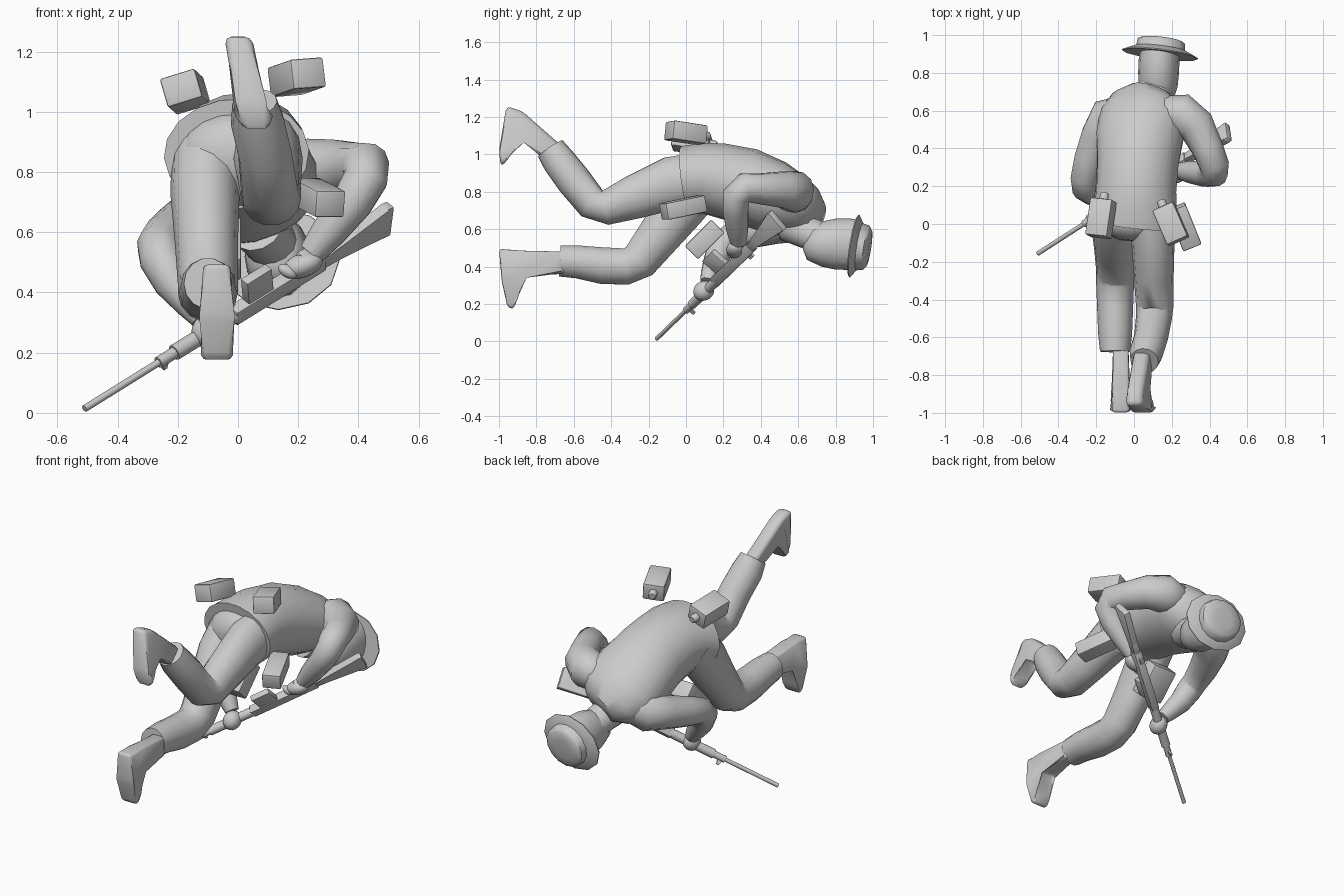
import bpy, bmesh, math
from mathutils import Vector, Matrix, Euler

if "Cube" in bpy.data.objects:
    bpy.data.objects.remove(bpy.data.objects["Cube"])

grey = bpy.data.materials.new("plain_grey")
grey.diffuse_color = (0.6, 0.6, 0.6, 1)
grey.use_nodes = True
grey.node_tree.nodes["Principled BSDF"].inputs["Base Color"].default_value = grey.diffuse_color


def finish(name, bm, matrix=None, angle=50):
    if matrix is not None:
        bm.transform(matrix)
    bmesh.ops.recalc_face_normals(bm, faces=bm.faces)
    me = bpy.data.meshes.new(name)
    bm.to_mesh(me)
    bm.free()
    ob = bpy.data.objects.new(name, me)
    me.materials.append(grey)
    bpy.context.collection.objects.link(ob)
    bpy.ops.object.select_all(action='DESELECT')
    ob.select_set(True)
    bpy.context.view_layer.objects.active = ob
    bpy.ops.object.shade_smooth_by_angle(angle=math.radians(angle))
    return ob


def tube(name, rings, n=14, side=(1, 0, 0), matrix=None):
    """Loft of ellipses: each ring is (x, y, z, half width, half height, roll)."""
    bm = bmesh.new()
    c = [Vector(r[:3]) for r in rings]
    side, old, loops = Vector(side), None, []
    for i, r in enumerate(rings):
        t = (c[min(i + 1, len(c) - 1)] - c[max(i - 1, 0)]).normalized()
        if old:
            side = old.rotation_difference(t) @ side
        side = (side - t * side.dot(t)).normalized()
        old = t
        rw = r[3]
        rh = r[4] if len(r) > 4 else rw
        roll = math.radians(r[5]) if len(r) > 5 else 0
        s = Matrix.Rotation(-roll, 3, t) @ side
        u = s.cross(t)
        loops.append([bm.verts.new(c[i] + s * rw * math.cos(a) + u * rh * math.sin(a))
                      for a in (2 * math.pi * k / n for k in range(n))])
    for a, b in zip(loops, loops[1:]):
        for k in range(n):
            bm.faces.new((a[k], a[(k + 1) % n], b[(k + 1) % n], b[k]))
    bm.faces.new(loops[0])
    bm.faces.new(loops[-1])
    return finish(name, bm, matrix)


def prism(name, pts, width, matrix, bevel=0.0):
    """Profile in local x-z, thickened along local y; a third value scales the width."""
    bm = bmesh.new()
    wide = [width / 2 * (p[2] if len(p) > 2 else 1) for p in pts]
    a = [bm.verts.new((p[0], -w, p[1])) for p, w in zip(pts, wide)]
    b = [bm.verts.new((p[0], w, p[1])) for p, w in zip(pts, wide)]
    bm.faces.new(a)
    bm.faces.new(b)
    for i in range(len(a)):
        j = (i + 1) % len(a)
        bm.faces.new((a[i], a[j], b[j], b[i]))
    if bevel:
        bmesh.ops.bevel(bm, geom=bm.edges[:], offset=bevel, segments=2, affect='EDGES',
                        profile=0.5, clamp_overlap=True)
    return finish(name, bm, matrix, 60 if bevel > 0.01 else 30)


def ball(name, centre, radii, rot=(0, 0, 0)):
    bm = bmesh.new()
    bmesh.ops.create_uvsphere(bm, u_segments=16, v_segments=10, radius=1)
    m = Matrix.LocRotScale(Vector(centre), Euler([math.radians(a) for a in rot]), Vector(radii))
    return finish(name, bm, m, 80)


def box(name, centre, size, rot, bevel=0.008):
    x, z = size[0] / 2, size[2] / 2
    m = Matrix.LocRotScale(Vector(centre), Euler([math.radians(a) for a in rot]), None)
    prism(name, [(-x, -z), (x, -z), (x, z), (-x, z)], size[1], m, bevel)
    return m


# Jacket body, from flared hem to collar
tube("jacket", [(-.005, 0, .86, .243, .185, 4), (.005, .09, .872, .222, .19, 5),
                (.01, .18, .862, .215, .198, 7), (.02, .32, .83, .218, .205, 10),
                (.03, .46, .775, .235, .195, 14), (.05, .57, .725, .24, .168, 18),
                (.07, .65, .69, .195, .135, 18), (.09, .7, .665, .12, .085, 15)], 18)
# Seat of the trousers
ball("trouser_seat", (0, .03, .84), (.2, .12, .16), (15, 0, 0))

# Legs
tube("right_trouser_leg", [(.09, .1, .87, .12, .15), (.1, -.08, .845, .115, .145),
                           (.105, -.28, .77, .105, .12), (.11, -.43, .715, .1, .095),
                           (.105, -.5, .735, .095, .09), (.09, -.6, .86, .09, .095),
                           (.065, -.68, .965, .09, .09), (.055, -.725, 1.03, .075, .08)])
tube("left_trouser_leg", [(-.1, .1, .86, .12, .13), (-.11, -.02, .73, .115, .14),
                          (-.105, -.14, .57, .105, .12), (-.1, -.25, .43, .1, .105),
                          (-.1, -.32, .4, .1, .1), (-.1, -.45, .405, .095, .1),
                          (-.1, -.58, .425, .09, .09), (-.1, -.675, .43, .08, .085)])

# Shoes with ankles: side profile in y-z
shoe_base = Matrix.Rotation(math.pi / 2, 4, 'Z')
shear = Matrix.Identity(4)
shear[0][2] = -.2
prism("right_shoe", [(-.96, 1.258, .75), (-.875, 1.23, .75), (-.67, 1.05, .75),
                     (-.75, .95, .75), (-.87, 1.105, .8), (-.95, .975, 1.1),
                     (-.99, .932, .8), (-1, 1.02, 1.1)], .118,
      Matrix.Translation((.25, 0, 0)) @ shear @ shoe_base, .024)
prism("left_shoe", [(-1, .495, .7), (-.88, .485, .7), (-.65, .48, .65), (-.65, .36, .65),
                    (-.865, .357, .75), (-.9, .225, 1), (-.925, .17, .8),
                    (-.955, .185, .8), (-.985, .32, 1.1)], .125,
      Matrix.Translation((-.07, 0, 0)) @ shoe_base, .024)

# Arms
tube("right_sleeve", [(.14, .575, .77, .07), (.18, .58, .785, .1), (.25, .58, .8, .113),
                      (.33, .52, .81, .1), (.39, .4, .815, .085), (.425, .31, .82, .08),
                      (.425, .27, .78, .075), (.38, .265, .7, .07), (.3, .275, .6, .06),
                      (.245, .28, .53, .045)], 12, (0, 0, 1))
tube("left_sleeve", [(-.06, .58, .66, .1), (-.13, .56, .64, .115), (-.19, .46, .61, .095),
                     (-.235, .34, .58, .085), (-.262, .24, .555, .075), (-.255, .19, .515, .075),
                     (-.215, .16, .435, .066), (-.155, .13, .36, .052), (-.12, .115, .315, .04)],
     12, (0, 0, 1))
# Hands with thumbs
ball("right_hand", (.215, .265, .49), (.07, .05, .04), (0, -20, 0))
ball("left_hand", (-.105, .095, .27), (.05, .058, .052), (30, 0, 0))
ball("right_thumb", (.165, .24, .47), (.035, .02, .02), (0, 30, 0))

# Neck and head
tube("neck", [(.06, .55, .63, .1), (.1, .65, .58, .088), (.12, .74, .545, .088)], 14)
tube("head", [(.125, .64, .54, .045, .045), (.125, .665, .53, .085, .095),
              (.128, .73, .522, .103, .122), (.13, .8, .52, .108, .136),
              (.133, .87, .52, .108, .138), (.135, .92, .52, .1, .13)], 16)

# Hat: brim and low crown on a tilted axis
hat = Matrix.Translation((.138, .91, .508)) @ Vector((.12, .98, -.15)).to_track_quat('Z', 'X').to_matrix().to_4x4()
tube("hat_brim", [(0, 0, -.014, .168, .202), (0, 0, -.008, .17, .203), (0, 0, .018, .13, .142)],
     12, (1, 0, 0), hat)
tube("hat_crown", [(0, 0, 0, .13, .135), (0, 0, .055, .12, .13), (0, 0, .068, .1, .11),
                   (0, 0, .074, .06)], 14, (1, 0, 0), hat)

# Canteens on the back, hip pouch and belly pouch
for name, c, size, rot in (("left_canteen", (-.175, .03, 1.067), (.122, .2, .1), (-8, -17, -6)),
                           ("right_canteen", (.195, 0, 1.115), (.12, .2, .1), (-8, -4, 24))):
    m = box(name, c, size, rot)
    tube(name + "_cap", [(0, .09, 0, .024), (0, .13, 0, .024), (0, .138, 0, .018)], 10,
         (1, 0, 0), m)
box("hip_pouch", (.265, -.015, .715), (.105, .23, .09), (11, 0, 22))
box("belly_pouch", (-.07, .1, .545), (.16, .2, .1), (45, 0, 0))

# Rifle: local x runs from muzzle to butt, local z is its top side
start = Vector((-.51, -.157, .014))
d = (Vector((.495, .49, .64)) - start).normalized()
up = Vector((0, .7, -.7))
up = (up - d * up.dot(d)).normalized()
rifle = Matrix((d, up.cross(d), up)).transposed().to_4x4()
rifle.translation = start


def rod(name, x0, x1, r, z=0, n=10):
    tube(name, [(x0, 0, z, r), (x1, 0, z, r)], n, (0, 1, 0), rifle)


rod("barrel", 0, .4, .012)
rod("gas_block", .33, .4, .02)
rod("handguard", .4, .68, .027)
prism("front_sight", [(.34, 0), (.375, 0), (.365, .045), (.35, .045)], .012, rifle)
prism("receiver", [(.66, -.032), (1.06, -.032), (1.06, .028), (.66, .028)], .048, rifle, .006)
prism("magazine", [(.72, -.02), (.83, -.02), (.82, -.13), (.71, -.13)], .035, rifle, .004)
prism("grip", [(.93, -.02), (.98, -.02), (1.0, -.09), (.96, -.095)], .033, rifle, .006)
prism("rear_sight", [(.98, .02), (1.02, .02), (1.02, .045), (.99, .045)], .015, rifle)
prism("stock", [(1.04, -.028), (1.04, .022), (1.12, .022), (1.35, .058), (1.365, -.065),
                (1.34, -.07), (1.12, -.028)], .038, rifle, .005)
